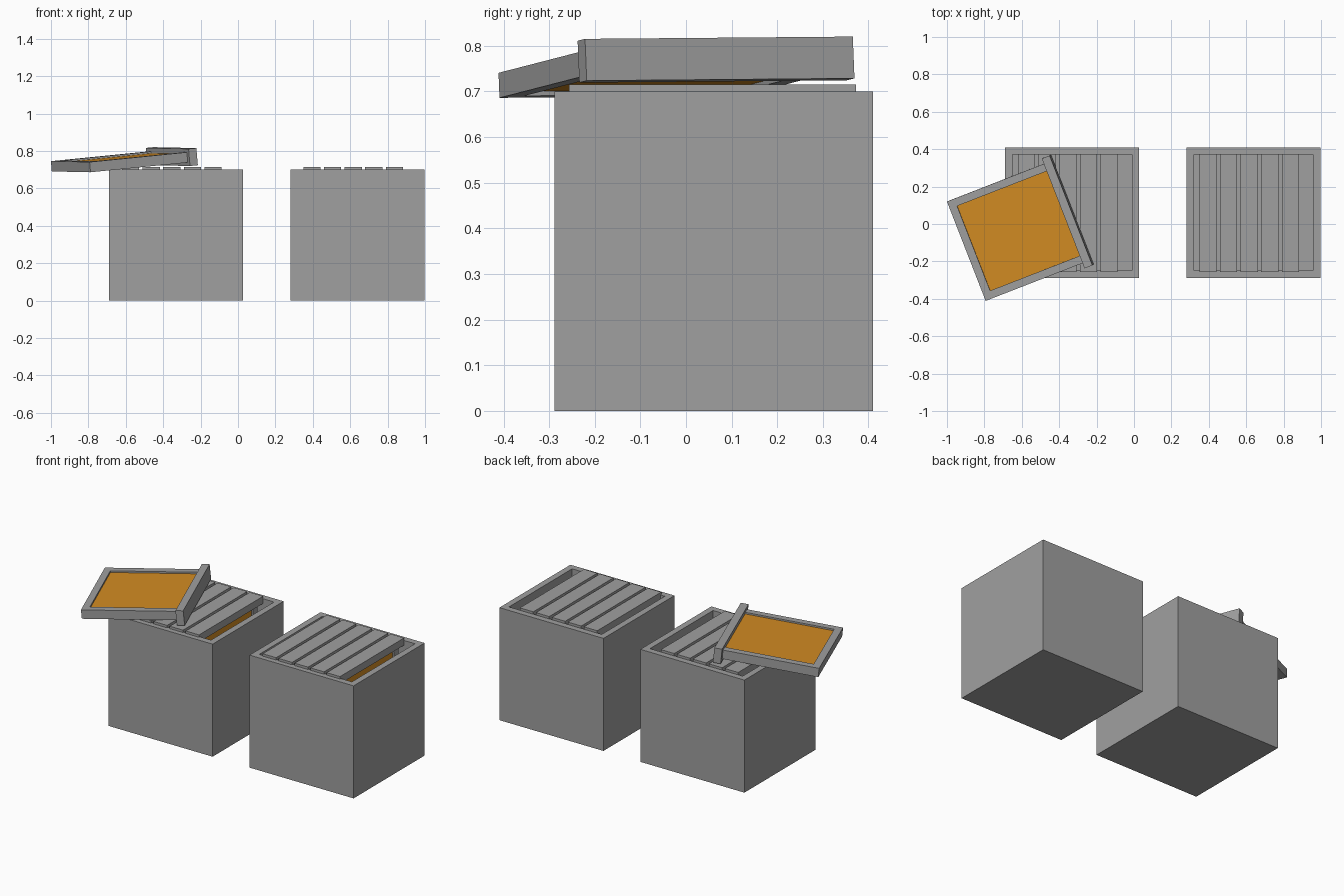
import bpy
import bmesh
from mathutils import Matrix, Vector

default = bpy.data.objects.get("Cube")
if default:
    bpy.data.objects.remove(default, do_unlink=True)


def make_material(name, rgb):
    mat = bpy.data.materials.new(name)
    mat.use_nodes = True
    color = (*rgb, 1.0)
    mat.diffuse_color = color
    mat.node_tree.nodes["Principled BSDF"].inputs["Base Color"].default_value = color
    return mat


GREY = make_material("grey_wood", (0.35, 0.35, 0.35))
HONEY = make_material("honey_orange", (0.65, 0.26, 0.016))


def add_block(bm, center, size):
    matrix = Matrix.Translation(center) @ Matrix.Diagonal((*size, 1))
    return bmesh.ops.create_cube(bm, size=1, matrix=matrix)["verts"]


def finish(bm, name, mat, matrix):
    mesh = bpy.data.meshes.new(name)
    bm.to_mesh(mesh)
    bm.free()
    mesh.materials.append(mat)
    obj = bpy.data.objects.new(name, mesh)
    obj.matrix_world = matrix
    bpy.context.collection.objects.link(obj)
    return obj


# Shared dimensions
BOX = Vector((0.716, 0.698, 0.70))
WALL, FLOOR = 0.055, 0.05
BAR = Vector((0.092, 0.63, 0.045))
FRAME_W, FRAME_H, FRAME_D, RAIL = 0.57, 0.605, 0.055, 0.042


# Open box: inset the top face and push it down to the floor
def hive_box(name, x, y):
    bm = bmesh.new()
    add_block(bm, (0, 0, BOX.z / 2), BOX)
    top = max(bm.faces, key=lambda f: f.calc_center_median().z)
    bmesh.ops.inset_region(bm, faces=[top], thickness=WALL)
    bmesh.ops.translate(bm, verts=top.verts, vec=(0, 0, 0))
    inner = bmesh.ops.extrude_discrete_faces(bm, faces=[top])["faces"][0]
    bmesh.ops.translate(bm, verts=inner.verts, vec=(0, 0, FLOOR - BOX.z))
    finish(bm, name, GREY, Matrix.Translation((x, y, 0)))


# Hanging frame: origin is the middle of the top bar's upper face
def comb_frame(name, matrix):
    bm = bmesh.new()
    add_block(bm, (0, 0, -BAR.z / 2), BAR)
    side_h = FRAME_H - BAR.z
    for side in (-1, 1):
        add_block(bm, (0, side * (FRAME_W - RAIL) / 2, -BAR.z - side_h / 2),
                  (FRAME_D, RAIL, side_h))
    inner_w = FRAME_W - 2 * RAIL
    add_block(bm, (0, 0, RAIL / 2 - FRAME_H), (FRAME_D, inner_w, RAIL))
    finish(bm, name + "_wood", GREY, matrix)

    bm = bmesh.new()
    comb_h = side_h - RAIL
    add_block(bm, (0, 0, -BAR.z - comb_h / 2), (FRAME_D - 0.02, inner_w, comb_h))
    finish(bm, name + "_comb", HONEY, matrix)


# Two boxes, each with five hanging frames
for label, x in (("right", -0.331), ("left", 0.639)):
    hive_box(label + "_box", x, 0.061)
    for i in range(5):
        place = Matrix.Translation((x - 0.243 + i * 0.11, 0.058, 0.715))
        comb_frame(f"{label}_frame_{i + 1}", place)

# Loose frame lying tilted across the right box
up = Vector((0.928, 0.361, 0.093)).normalized()
along = Vector((0.363, -0.932, -0.008))
normal = along.cross(up).normalized()
along = up.cross(normal)
lean = Matrix((normal, along, up)).transposed().to_4x4()
comb_frame("loose_frame", Matrix.Translation((-0.333, 0.074, 0.772)) @ lean)
